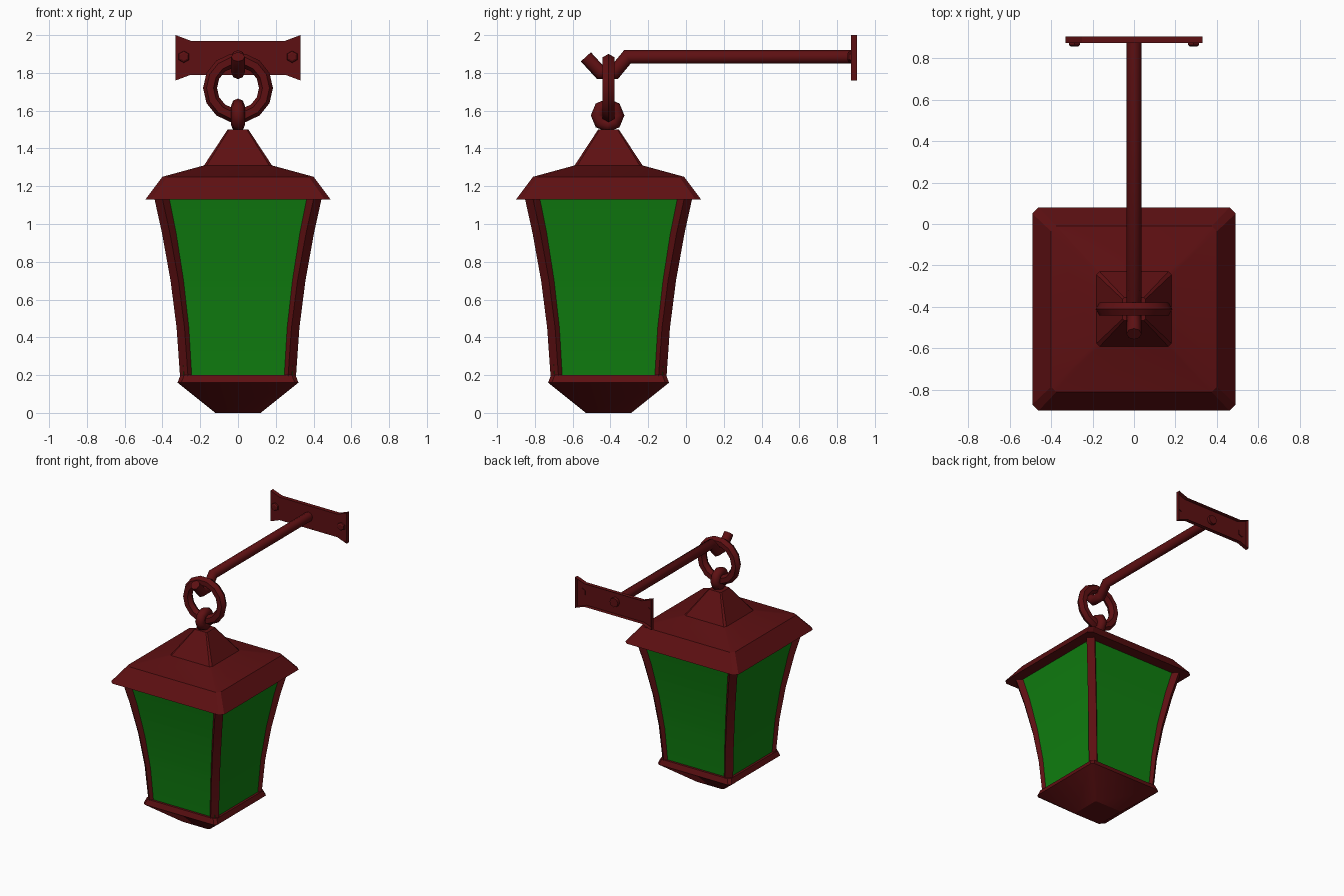
import bpy, bmesh, math
from mathutils import Vector

if "Cube" in bpy.data.objects:
    bpy.data.objects.remove(bpy.data.objects["Cube"])

CY = -0.41  # lantern centre line in y


def material(name, rgb):
    m = bpy.data.materials.new(name)
    m.diffuse_color = (*rgb, 1)
    m.use_nodes = True
    m.node_tree.nodes["Principled BSDF"].inputs["Base Color"].default_value = m.diffuse_color
    return m


RED = material("dark_red_iron", (0.11, 0.005, 0.006))
GREEN = material("green_glass", (0.005, 0.21, 0.005))


def loft(name, rings, mat, caps=True, closed=False, smooth=0):
    """Skin a list of point rings into one object."""
    bm = bmesh.new()
    vs = [[bm.verts.new(p) for p in r] for r in rings]
    n = len(vs[0])
    pairs = list(zip(vs, vs[1:])) + ([(vs[-1], vs[0])] if closed else [])
    for a, b in pairs:
        for i in range(n):
            j = (i + 1) % n
            bm.faces.new((a[i], a[j], b[j], b[i]))
    if caps and not closed:
        bm.faces.new(vs[0])
        bm.faces.new(vs[-1])
    bmesh.ops.recalc_face_normals(bm, faces=bm.faces)
    me = bpy.data.meshes.new(name)
    bm.to_mesh(me)
    bm.free()
    me.materials.append(mat)
    ob = bpy.data.objects.new(name, me)
    bpy.context.collection.objects.link(ob)
    if smooth:
        bpy.ops.object.select_all(action='DESELECT')
        ob.select_set(True)
        bpy.context.view_layer.objects.active = ob
        bpy.ops.object.shade_smooth_by_angle(angle=math.radians(smooth))
    return ob


def square(z, h, c):
    """Square ring of half width h with corners cut by c."""
    k = h - c
    pts = [(h, -k), (h, k), (k, h), (-k, h), (-h, k), (-h, -k), (-k, -h), (k, -h)]
    return [(x, CY + y, z) for x, y in pts]


def ring(name, centre, u, v, major, minor, segs, sides):
    """Torus in the plane of unit vectors u and v."""
    u, v, c = Vector(u), Vector(v), Vector(centre)
    w = u.cross(v)
    rings = []
    for i in range(segs):
        a = 2 * math.pi * i / segs
        d = u * math.cos(a) + v * math.sin(a)
        rings.append([c + d * (major + minor * math.cos(b)) + w * minor * math.sin(b)
                      for b in (2 * math.pi * k / sides for k in range(sides))])
    return loft(name, rings, RED, closed=True, smooth=50)


# roof and base
loft("roof", [square(1.13, 0.49, 0.03), square(1.25, 0.40, 0.025),
              square(1.31, 0.18, 0.015), square(1.50, 0.055, 0.008)], RED, smooth=30)
loft("base", [square(0, 0.12, 0.01), square(0.16, 0.32, 0.02),
              square(0.2, 0.305, 0.02)], RED, smooth=30)

# flared body: z, outer half width of posts, half width of glass
BODY = [(0.18, 0.306, 0.286), (0.45, 0.325, 0.302), (0.7, 0.357, 0.330),
        (0.95, 0.402, 0.369), (1.15, 0.446, 0.409)]
loft("glass", [[(sx * g, CY + sy * g, z) for sx, sy in ((1, 1), (-1, 1), (-1, -1), (1, -1))]
               for z, o, g in BODY], GREEN, caps=False, smooth=30)
for sx in (-1, 1):
    for sy in (-1, 1):
        rings = []
        for z, o, g in BODY:
            k, d = 0.042, 0.065
            section = [(o, o - k), (o - k, o), (o - k - d, o - d), (o - d, o - k - d)]
            rings.append([(sx * x, CY + sy * y, z) for x, y in section])
        loft("corner_post", rings, RED, smooth=30)

# hanging rings
ring("top_eye", (0, CY - 0.005, 1.575), (0, 1, 0), (0, 0, 1), 0.053, 0.036, 8, 8)
ring("hanging_ring", (0, CY, 1.72), (1, 0, 0), (0, 0, 1), 0.148, 0.037, 14, 6)

# hooked arm: mitred tube along a path in the yz plane
path = [Vector((0, y, z)) for y, z in
        ((0.895, 1.885), (-0.31, 1.885), (-0.378, 1.803), (-0.455, 1.803), (-0.53, 1.885))]
rings = []
for i, p in enumerate(path):
    a = (p - path[max(i - 1, 0)]).normalized()
    b = (path[min(i + 1, len(path) - 1)] - p).normalized()
    t = (a + b).normalized()
    stretch = 1 / max(t.dot(a), t.dot(b))
    side = Vector((1, 0, 0))
    up = side.cross(t) * stretch
    rings.append([p + 0.036 * (side * math.cos(q) + up * math.sin(q))
                  for q in (2 * math.pi * k / 8 for k in range(8))])
loft("hook_arm", rings, RED, smooth=50)

# wall plate: flared ends, open shell at the back
half = [(0.33, 0.12), (0.25, 0.09), (-0.25, 0.09), (-0.33, 0.12)]
outline = half + [(-x, -z) for x, z in half]
plate = loft("wall_plate", [[(x * s, y, 1.88 + z * s2) for x, z in outline]
                            for y, s, s2 in ((0.905, 1, 1), (0.873, 1, 1), (0.873, 0.97, 0.9),)] +
             [[(x * 0.97, y, 1.88 + z * 0.9) for x, z in outline] for y in (0.8731,)],
             RED, caps=False)
bm = bmesh.new()
bm.from_mesh(plate.data)
bm.verts.ensure_lookup_table()
bm.faces.new(bm.verts[-8:])
bmesh.ops.recalc_face_normals(bm, faces=bm.faces)
bm.to_mesh(plate.data)
bm.free()

# bolts
for sx in (-1, 1):
    loft("bolt", [[(sx * 0.287 + r * math.cos(a), y, 1.885 + r * math.sin(a))
                   for a in (math.pi / 6 + math.pi / 3 * k for k in range(6))]
                  for y, r in ((0.88, 0.033), (0.862, 0.03), (0.856, 0.02))], RED)
